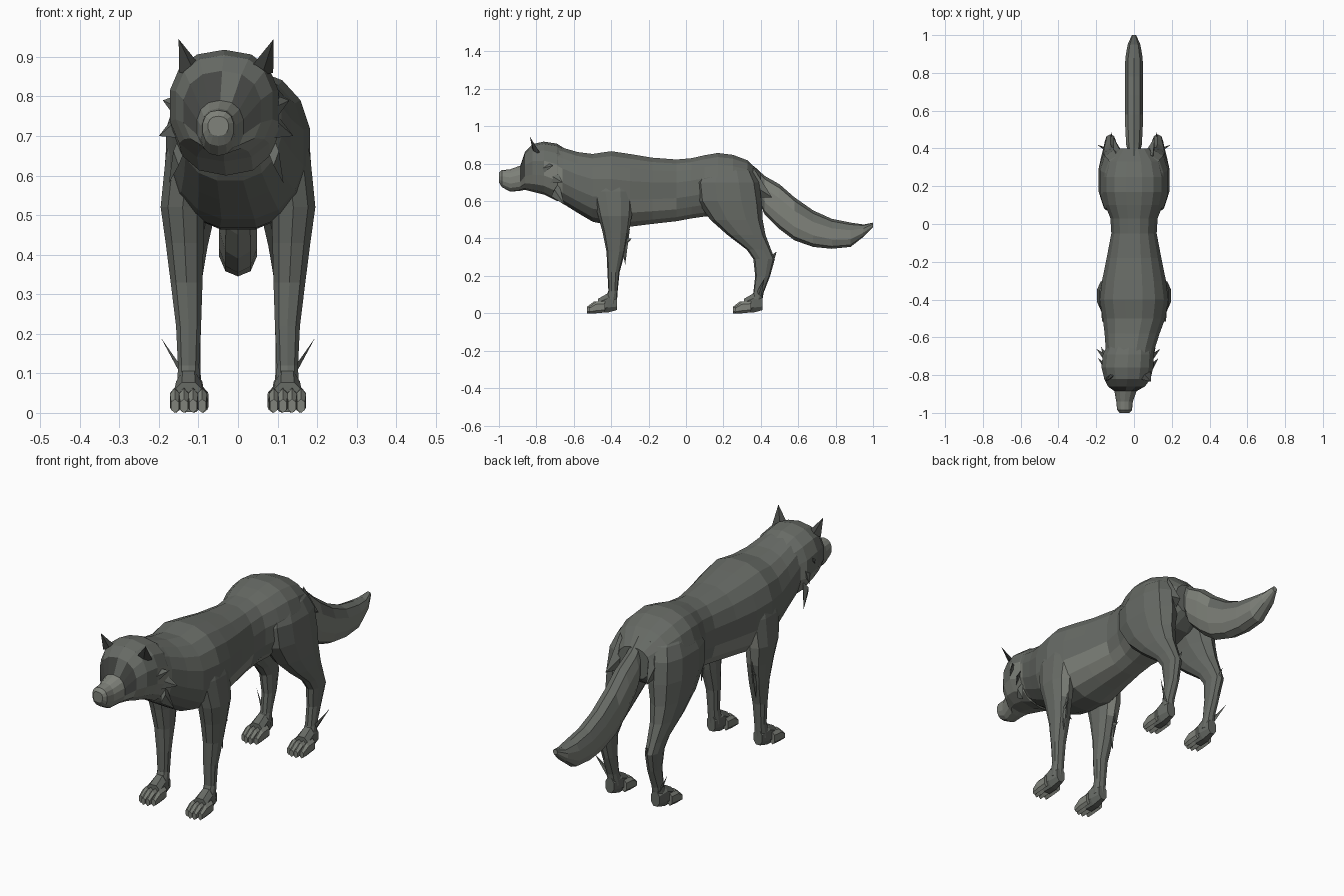
import bpy, bmesh, math
from mathutils import Vector


def material(name, colour):
    m = bpy.data.materials.new(name)
    m.diffuse_color = (*colour, 1)
    return m


MATS = [material("grey_fur", (0.135, 0.145, 0.13)),
        material("pale_fur", (0.215, 0.226, 0.198)),
        material("dark_fur", (0.06, 0.063, 0.058))]
GREY, PALE, DARK = 0, 1, 2


def finish(name, bm, mat=GREY):
    bmesh.ops.recalc_face_normals(bm, faces=bm.faces)
    me = bpy.data.meshes.new(name)
    bm.to_mesh(me)
    bm.free()
    for m in MATS:
        me.materials.append(m)
    for p in me.polygons:
        p.material_index = mat
    ob = bpy.data.objects.new(name, me)
    bpy.context.collection.objects.link(ob)
    return ob


def paint(ob, rule):
    for p in ob.data.polygons:
        p.material_index = rule(p.center, p.normal)


def loft(name, rings, axis, sides=12, power=0.85, mat=GREY):
    """Rings along y: (y, x, z_low, z_high, half_width); along z: (z, x, y_front, y_back, half_width)."""
    bm = bmesh.new()
    loops = []
    for t, cx, lo, hi, hw in rings:
        loop = []
        for i in range(sides):
            a = 2 * math.pi * (i + 0.5) / sides
            c, s = math.cos(a), math.sin(a)
            u = cx + hw * math.copysign(abs(c) ** power, c)
            v = (lo + hi) / 2 + (hi - lo) / 2 * math.copysign(abs(s) ** power, s)
            loop.append(bm.verts.new((u, t, v) if axis == "y" else (u, v, t)))
        loops.append(loop)
    for a, b in zip(loops, loops[1:]):
        for i in range(sides):
            j = (i + 1) % sides
            bm.faces.new((a[i], a[j], b[j], b[i]))
    bm.faces.new(loops[0])
    bm.faces.new(loops[-1])
    return finish(name, bm, mat)


def tuft(name, base, tip, span, mat=GREY):
    """Thin pointed lock of fur, span is the half vector across its root."""
    b, t, s = Vector(base), Vector(tip), Vector(span)
    n = (t - b).cross(s).normalized() * s.length * 0.35
    bm = bmesh.new()
    root = [bm.verts.new(b + d) for d in (s, n, -s, -n)]
    top = bm.verts.new(t)
    bm.faces.new(root)
    for i in range(4):
        bm.faces.new((root[i], root[(i + 1) % 4], top))
    return finish(name, bm, mat)


def merge(target, others):
    for o in others:
        m = target.modifiers.new("join", "BOOLEAN")
        m.operation, m.solver, m.object = "UNION", "EXACT", o
        bpy.context.view_layer.objects.active = target
        bpy.ops.object.modifier_apply(modifier=m.name)
        bpy.data.objects.remove(o)


# Torso and neck
body = loft("body", [
    (-0.72, -0.02, 0.64, 0.90, 0.12), (-0.66, -0.02, 0.585, 0.888, 0.132),
    (-0.58, -0.01, 0.535, 0.865, 0.148), (-0.50, 0, 0.487, 0.855, 0.168),
    (-0.40, 0, 0.465, 0.87, 0.185), (-0.30, 0, 0.46, 0.855, 0.172),
    (-0.18, 0, 0.475, 0.835, 0.147), (-0.05, 0, 0.49, 0.825, 0.122),
    (0.03, 0, 0.505, 0.832, 0.127), (0.10, 0, 0.515, 0.848, 0.155),
    (0.17, 0, 0.52, 0.86, 0.17), (0.25, 0, 0.53, 0.85, 0.17),
    (0.33, 0, 0.55, 0.82, 0.15), (0.40, 0, 0.60, 0.75, 0.085)], "y", 16)

# Head with brow, stop and muzzle, turned slightly to one side
head = loft("head", [
    (-0.60, -0.02, 0.62, 0.85, 0.10), (-0.69, -0.03, 0.60, 0.907, 0.138),
    (-0.76, -0.035, 0.635, 0.918, 0.14), (-0.82, -0.035, 0.65, 0.905, 0.125),
    (-0.86, -0.04, 0.66, 0.865, 0.10), (-0.885, -0.045, 0.655, 0.79, 0.06),
    (-0.94, -0.05, 0.65, 0.77, 0.045), (-0.985, -0.05, 0.675, 0.765, 0.04),
    (-1.0, -0.05, 0.70, 0.75, 0.026)], "y", 14)

# Legs, mirrored left and right
limbs = []
for s in (-1, 1):
    fore = [(0.78, 0.10, -0.47, -0.32, 0.05), (0.65, 0.125, -0.50, -0.28, 0.06),
            (0.52, 0.14, -0.47, -0.29, 0.058), (0.43, 0.135, -0.445, -0.305, 0.05),
            (0.33, 0.13, -0.425, -0.325, 0.042), (0.22, 0.125, -0.42, -0.355, 0.033),
            (0.12, 0.125, -0.415, -0.365, 0.028), (0.05, 0.125, -0.44, -0.37, 0.03)]
    hind = [(0.81, 0.07, 0.15, 0.30, 0.04), (0.76, 0.09, 0.08, 0.36, 0.068),
            (0.70, 0.105, 0.05, 0.39, 0.078), (0.60, 0.11, 0.06, 0.405, 0.08),
            (0.50, 0.12, 0.13, 0.41, 0.064), (0.42, 0.125, 0.22, 0.425, 0.05),
            (0.34, 0.125, 0.325, 0.455, 0.036), (0.29, 0.125, 0.36, 0.475, 0.031),
            (0.20, 0.12, 0.37, 0.45, 0.027), (0.11, 0.12, 0.36, 0.415, 0.026),
            (0.05, 0.12, 0.33, 0.405, 0.03)]
    for n, rings in (("front_leg", fore), ("hind_leg", hind)):
        limbs.append(loft(n, [(z, s * x, a, b, w) for z, x, a, b, w in rings], "z", 10))
merge(body, [head] + limbs)


# Pale muzzle, cheeks and belly, dark eye hollows
def coat(c, n):
    if -0.885 < c.y < -0.855 and c.z > 0.74 and abs(c.x + 0.04) > 0.02:
        return DARK
    if c.y < -0.88 or (c.y < -0.66 and c.z < 0.765 and n.y > -0.9):
        return PALE
    if -0.32 < c.y < 0.09 and c.z < 0.585 and abs(c.x) < 0.16 and n.z < 0.1 and c.z > 0.455:
        return PALE
    return GREY


paint(body, coat)

# Paws with four toes each
for s in (-1, 1):
    for n, y, x in (("front", -0.37, 0.125 * s), ("hind", 0.41, 0.122 * s)):
        loft(n + "_paw", [(y, x, 0.015, 0.09, 0.024), (y - 0.05, x, 0, 0.11, 0.034),
                          (y - 0.10, x, 0, 0.08, 0.038)], "y", 8)
        for i in range(4):
            k = i - 1.5
            tx, ty = x + 0.023 * k, y + 0.012 * abs(k)
            loft(n + "_toe", [(ty - 0.08, tx, 0.005, 0.065, 0.013),
                              (ty - 0.13, tx, 0, 0.062, 0.014),
                              (ty - 0.165, tx, 0, 0.035, 0.011)], "y", 6, mat=PALE)
    # Fur behind the hind ankles, elbows and hocks
    tuft("ankle_fur", (0.14 * s, 0.39, 0.10), (0.195 * s, 0.42, 0.19), (0, 0.012, -0.012))
    tuft("elbow_fur", (0.14 * s, -0.33, 0.44), (0.145 * s, -0.325, 0.26), (0, 0.03, 0.01))
    tuft("elbow_lock", (0.14 * s, -0.33, 0.37), (0.15 * s, -0.29, 0.40), (0, 0.01, 0.03))
    tuft("hock_fur", (0.12 * s, 0.44, 0.26), (0.12 * s, 0.485, 0.33), (0, 0.015, -0.03))
    # Rump locks either side of the tail root
    tuft("rump_fur", (0.08 * s, 0.36, 0.70), (0.11 * s, 0.46, 0.62), (0.02, 0, 0.08))
    # Ears
    ex = -0.03 + 0.085 * s
    tuft("ear", (ex, -0.80, 0.86), (ex + 0.035 * s, -0.835, 0.945), (0.034, 0.018, 0.0), DARK)
    # Cheek ruff locks
    hx = -0.03 + 0.12 * s
    for y, z, dz, out in ((-0.76, 0.77, 0.02, 0.04), (-0.71, 0.73, -0.03, 0.05), (-0.70, 0.66, -0.08, 0.025)):
        tuft("cheek_fur", (hx, y, z), (hx + out * s, y + 0.05, z + dz), (0, 0.02, 0.035))

# Bushy tail, drooping then curving back, paler below
tail = loft("tail", [(0.36, 0, 0.66, 0.79, 0.03), (0.42, 0, 0.53, 0.735, 0.043),
                     (0.50, 0, 0.45, 0.69, 0.048), (0.58, 0, 0.39, 0.62, 0.05),
                     (0.68, 0, 0.355, 0.55, 0.05), (0.78, 0, 0.345, 0.505, 0.05),
                     (0.88, 0, 0.355, 0.485, 0.048), (0.95, 0, 0.41, 0.475, 0.035),
                     (1.0, 0, 0.46, 0.485, 0.012)], "y", 10)
paint(tail, lambda c, n: PALE if n.z < 0.3 and c.y > 0.4 else GREY)
